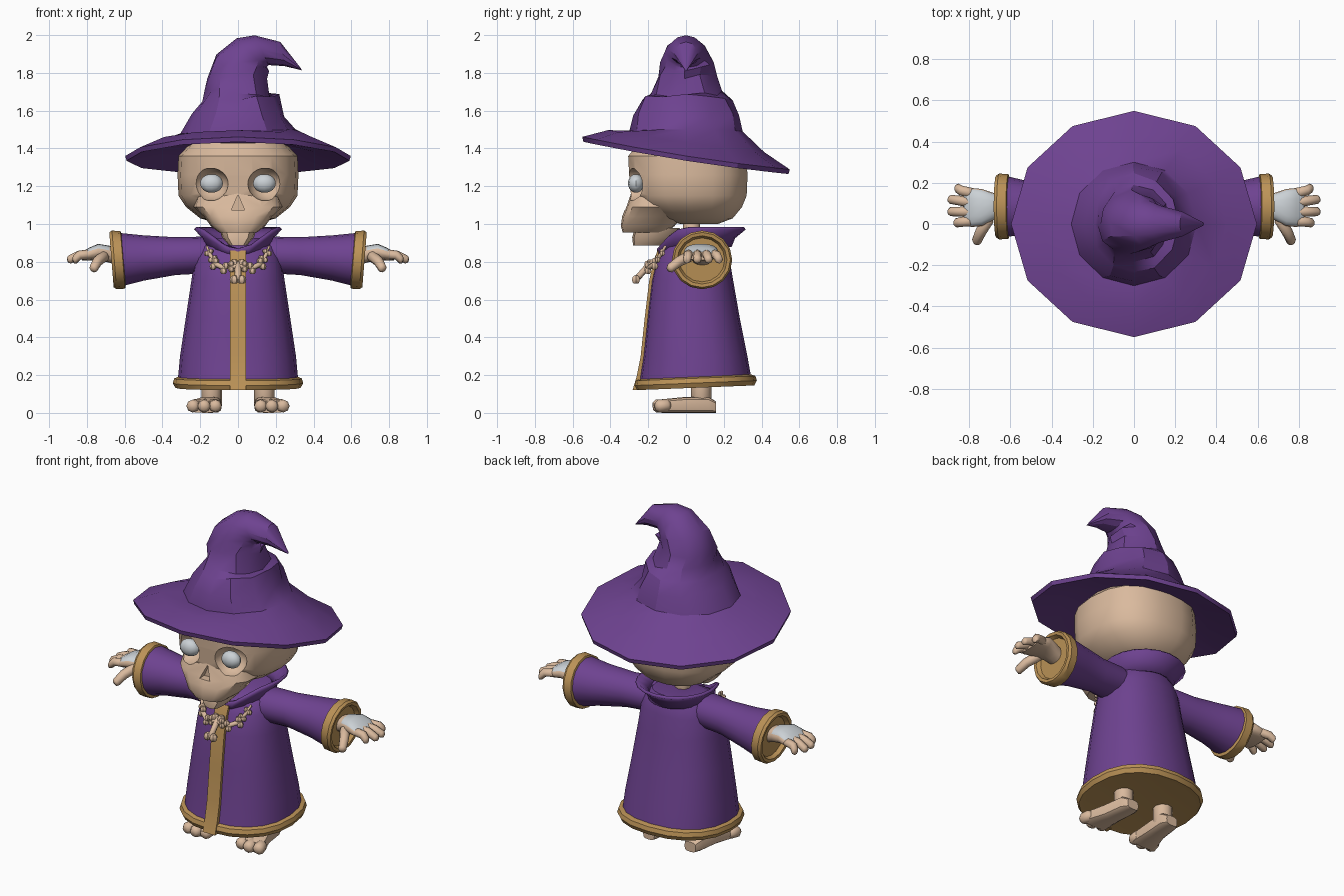
import bpy, bmesh, math, random
from mathutils import Vector as V

if "Cube" in bpy.data.objects:
    bpy.data.objects.remove(bpy.data.objects["Cube"])

random.seed(4)


def material(name, rgb):
    m = bpy.data.materials.new(name)
    m.diffuse_color = (*rgb, 1)
    m.use_nodes = True
    m.node_tree.nodes["Principled BSDF"].inputs["Base Color"].default_value = m.diffuse_color
    return m


PURPLE = material("purple cloth", (0.155, 0.055, 0.28))
TAN = material("tan trim", (0.50, 0.29, 0.095))
BONE = material("bone", (0.70, 0.49, 0.34))
PALE = material("pale grey", (0.60, 0.64, 0.67))
X, Y, Z = V((1, 0, 0)), V((0, 1, 0)), V((0, 0, 1))


def ring(c, u, v, n=12, p=2.0):
    """Superellipse cross-section around c with half axes u and v."""
    pts = []
    for i in range(n):
        a = 2 * math.pi * i / n
        f = lambda t: math.copysign(abs(t) ** (2 / p), t) if abs(t) > 1e-6 else 0
        pts.append(V(c) + u * f(math.cos(a)) + v * f(math.sin(a)))
    return pts


def level(z, rx, y0, y1, n=20, p=2.3):
    """Horizontal section spanning y0 to y1."""
    return ring((0, (y0 + y1) / 2, z), X * rx, Y * ((y1 - y0) / 2), n, p)


def smooth(ob, angle=35):
    bpy.ops.object.select_all(action='DESELECT')
    ob.select_set(True)
    bpy.context.view_layer.objects.active = ob
    bpy.ops.object.shade_smooth_by_angle(angle=math.radians(angle))


def loft(name, rings, mat, caps=True, angle=35):
    bm = bmesh.new()
    vs = [[bm.verts.new(p) for p in r] for r in rings]
    n = len(vs[0])
    for a, b in zip(vs, vs[1:]):
        for i in range(n):
            j = (i + 1) % n
            bm.faces.new((a[i], a[j], b[j], b[i]))
    if caps:
        bm.faces.new(vs[0])
        bm.faces.new(vs[-1])
    bmesh.ops.recalc_face_normals(bm, faces=bm.faces)
    me = bpy.data.meshes.new(name)
    bm.to_mesh(me)
    bm.free()
    me.materials.append(mat)
    ob = bpy.data.objects.new(name, me)
    bpy.context.collection.objects.link(ob)
    smooth(ob, angle)
    return ob


def tube(name, pts, r, mat, n=8, r_end=None):
    """Rounded limb through pts."""
    pts = [V(p) for p in pts]
    r_end = r_end or r
    d0, d1 = (pts[1] - pts[0]).normalized(), (pts[-1] - pts[-2]).normalized()
    path = [(pts[0] - d0 * r * .5, r * .6)]
    path += [(p, r + (r_end - r) * i / (len(pts) - 1)) for i, p in enumerate(pts)]
    path += [(pts[-1] + d1 * r_end * .5, r_end * .6)]
    d = (pts[-1] - pts[0]).normalized()
    u = d.orthogonal().normalized()
    w = d.cross(u)
    return loft(name, [ring(p, u * q, w * q, n) for p, q in path], mat, angle=60)


def ball(name, c, s, mat, seg=12):
    rings = []
    for i in range(1, seg):
        a = math.pi * i / seg
        rings.append(ring((c[0], c[1], c[2] - s[2] * math.cos(a)),
                          X * s[0] * math.sin(a), Y * s[1] * math.sin(a), seg))
    return loft(name, rings, mat)


# Hat: brim underside, rim, then a crumpled cone whose tip bends sideways
def brim(r, z, slope):
    pts = ring((0, 0, z), X * r, Y * r * .92, 12)
    for p in pts:
        p.z += -slope * p.y + .05 * p.y ** 2
    return pts


hat = [brim(.27, 1.41, .12), brim(.43, 1.375, .15), brim(.59, 1.335, .157),
       brim(.597, 1.36, .157), brim(.45, 1.43, .14)]
cone = [(0, 1.49, .305, .30, -2), (0, 1.58, .25, .28, 2), (.005, 1.665, .205, .24, -4),
        (0, 1.70, .175, .18, 6), (-.01, 1.78, .16, .155, 0), (.02, 1.855, .15, .14, 15),
        (.07, 1.905, .11, .115, 45), (.125, 1.92, .087, .09, 65),
        (.235, 1.90, .065, .06, 80), (.335, 1.82, .008, .008, 60)]
for k, (cx, cz, rx, ry, t) in enumerate(cone):
    t = math.radians(t)
    r = ring((cx, 0, cz), V((math.cos(t), 0, -math.sin(t))) * rx, Y * ry, 12)
    if 0 < k < 6:
        for p in r:
            p += V([random.uniform(-.011, .011) for _ in range(3)])
    hat.append(r)
loft("hat", hat, PURPLE, angle=30)

# Skull: cranium, muzzle and jaw
cranium = loft("cranium", [level(*s, n=18, p=2.4) for s in (
    (1.0, .10, -.03, .17), (1.03, .2, -.15, .25), (1.09, .275, -.25, .3),
    (1.15, .315, -.295, .325), (1.26, .32, -.305, .33), (1.36, .315, -.31, .32),
    (1.43, .25, -.25, .25))], BONE)
muzzle = loft("muzzle", [level(*s, n=16, p=3) for s in (
    (.955, .10, -.335, -.1), (.99, .145, -.345, -.06), (1.04, .18, -.338, -.02),
    (1.09, .235, -.318, .02), (1.15, .22, -.295, .0), (1.19, .12, -.285, -.05))], BONE)
loft("jaw", [level(*s, n=12, p=3) for s in (
    (.885, .045, -.28, -.13), (.93, .085, -.285, -.06), (.98, .1, -.27, -.03))], BONE)
tube("neck", [(0, .03, .86), (0, .03, 1.03)], .045, BONE)

# Eye sockets and nose hole are cut out of the skull
cutters = [ball("socket_cutter", (s * .148, -.3, 1.21), (.097, .115, .088), BONE, 12)
           for s in (-1, 1)]
tri = lambda y: [V((-.035, y, 1.075)), V((.035, y, 1.075)), V((0, y, 1.155))]
cutters.append(loft("nose_cutter", [tri(-.4), tri(-.275)], BONE))
for ob in (cranium, muzzle):
    bpy.context.view_layer.objects.active = ob
    for c in cutters:
        m = ob.modifiers.new("cut", 'BOOLEAN')
        m.operation, m.object, m.solver = 'DIFFERENCE', c, 'EXACT'
        bpy.ops.object.modifier_apply(modifier=m.name)
    smooth(ob)
for c in cutters:
    bpy.data.objects.remove(c)

# Robe body, hem and front band
body = [(.16, .32, -.25, .35), (.3, .307, -.228, .325), (.5, .277, -.207, .285),
        (.7, .247, -.183, .25), (.82, .23, -.155, .23), (.88, .2, -.12, .215),
        (.925, .15, -.04, .19)]
loft("robe", [level(*s) for s in body], PURPLE)
hem = []
for z, g in ((.14, -.02), (.135, .012), (.16, .025), (.185, .018), (.195, -.01)):
    r = level(z, .32 + g, -.25 - g, .35 + g)
    for p in r:
        p.z += .04 * (p.y - .1)
    hem.append(r)
loft("hem_trim", hem, TAN)
band = [(.12, -.283), (.19, -.262)] + [(z, yf - .012) for z, _, yf, _ in body[1:5]] + [(.86, -.15)]
loft("front_band", [[V((-.042, y, z)), V((.042, y, z)), V((.042, y + .04, z)),
                     V((-.042, y + .04, z))] for z, y in band], TAN)

# Flared collar, open and dipping at the front
low, mid, top = [], [], []
for i in range(20):
    a = 2 * math.pi * i / 20
    sx, cy = math.sin(a), math.cos(a)
    dip = max(0, cy) ** 4
    low.append(V((.165 * sx, .045 - .18 * cy, .885 - .05 * dip)))
    mid.append(V((.175 * sx, .055 - .19 * cy, .935 - .08 * dip)))
    top.append(V((.22 * sx, .085 - .22 * cy, .985 - .115 * dip)))
collar = loft("collar", [low, mid, top], PURPLE, caps=False)
collar.modifiers.new("thickness", 'SOLIDIFY').thickness = .018

for s, side in ((-1, "left"), (1, "right")):
    def across(x, y, z, ry, rz, n=16, lean=0.0, p=2.0):
        r = ring((s * x, y, z), Y * ry, Z * rz, n, p)
        for q in r:
            q.x += s * lean * (q.z - z)
        return r

    ball("eye_" + side, (s * .14, -.265, 1.215), (.06, .042, .05), PALE)

    # Sleeve and cuff
    loft("sleeve_" + side, [across(*q) for q in (
        (.1, .05, .84, .09, .07), (.2, .05, .835, .11, .098), (.33, .065, .83, .1, .1),
        (.5, .08, .82, .125, .12), (.63, .085, .81, .15, .143))], PURPLE)
    loft("cuff_" + side, [across(x, .085, .81, r, r * .97, lean=.08) for x, r in (
        (.605, .14), (.61, .157), (.655, .16), (.67, .15), (.668, .132), (.645, .12))], TAN)

    # Hand with a pale patch on its upper faces
    hand = loft("hand_" + side, [across(*q, p=2.4) for q in (
        (.62, .085, .82, .05, .045), (.68, .085, .84, .065, .045), (.74, .08, .852, .09, .043),
        (.79, .08, .84, .095, .034), (.825, .08, .83, .08, .022))], BONE, angle=50)
    hand.data.materials.append(PALE)
    for f in hand.data.polygons:
        if f.normal.z > .6 and abs(f.center.x) < .81 and abs(f.center.x) > .67:
            f.material_index = 1
    for k, (y0, y1, x1) in enumerate(((.15, .175, .86), (.105, .12, .892),
                                      (.06, .06, .892), (.015, .005, .865))):
        tube(f"finger_{side}_{k}", [(s * .79, y0, .84), (s * .84, (y0 + y1) / 2, .835),
                                    (s * x1, y1, .812)], .026, BONE, r_end=.022)
    tube("thumb_" + side, [(s * .71, .02, .83), (s * .745, -.04, .80), (s * .765, -.085, .765)],
         .03, BONE, r_end=.024)

    # Leg, foot and toes
    tube("leg_" + side, [(s * .14, .08, .04), (s * .14, .08, .25)], .055, BONE, n=10)
    loft("foot_" + side, [ring((s * xc, y, h / 2), X * rx, Z * (h / 2), 12, 3.5)
                          for y, xc, rx, h in (
        (.16, .14, .038, .06), (.12, .143, .058, .085), (0, .155, .062, .085),
        (-.1, .172, .08, .075), (-.13, .175, .08, .065))], BONE)
    for k in (-1, 0, 1):
        tube(f"toe_{side}_{k + 2}", [(s * .175 + k * .055, -.1, .04),
             (s * .18 + k * .06, -.158 + .012 * abs(k), .036)], .034, BONE)


# Necklace of small bones on a cord
def charm(name, a, b, r):
    a, b = V(a), V(b)
    tube(name + "_shaft", [a, b], r, BONE, n=6)
    w = (b - a).cross(Y).normalized() * r * 1.1
    for i, c in enumerate((a + w, a - w, b + w, b - w)):
        ball(f"{name}_knob_{i}", c, (r * 1.35,) * 3, BONE, 6)


charm("bone_middle", (0, -.19, .79), (0, -.265, .705), .018)
charm("bone_cross", (-.035, -.205, .775), (.035, -.205, .775), .013)
for s, side in ((-1, "left"), (1, "right")):
    charm("bone_side_" + side, (s * .125, -.165, .79), (s * .07, -.2, .765), .014)
    charm("bone_upper_" + side, (s * .155, -.125, .85), (s * .135, -.15, .815), .011)
    tube("cord_" + side, [(s * .165, -.11, .88), (s * .13, -.16, .80), (s * .065, -.195, .77),
                          (0, -.2, .77)], .008, BONE, n=6)
